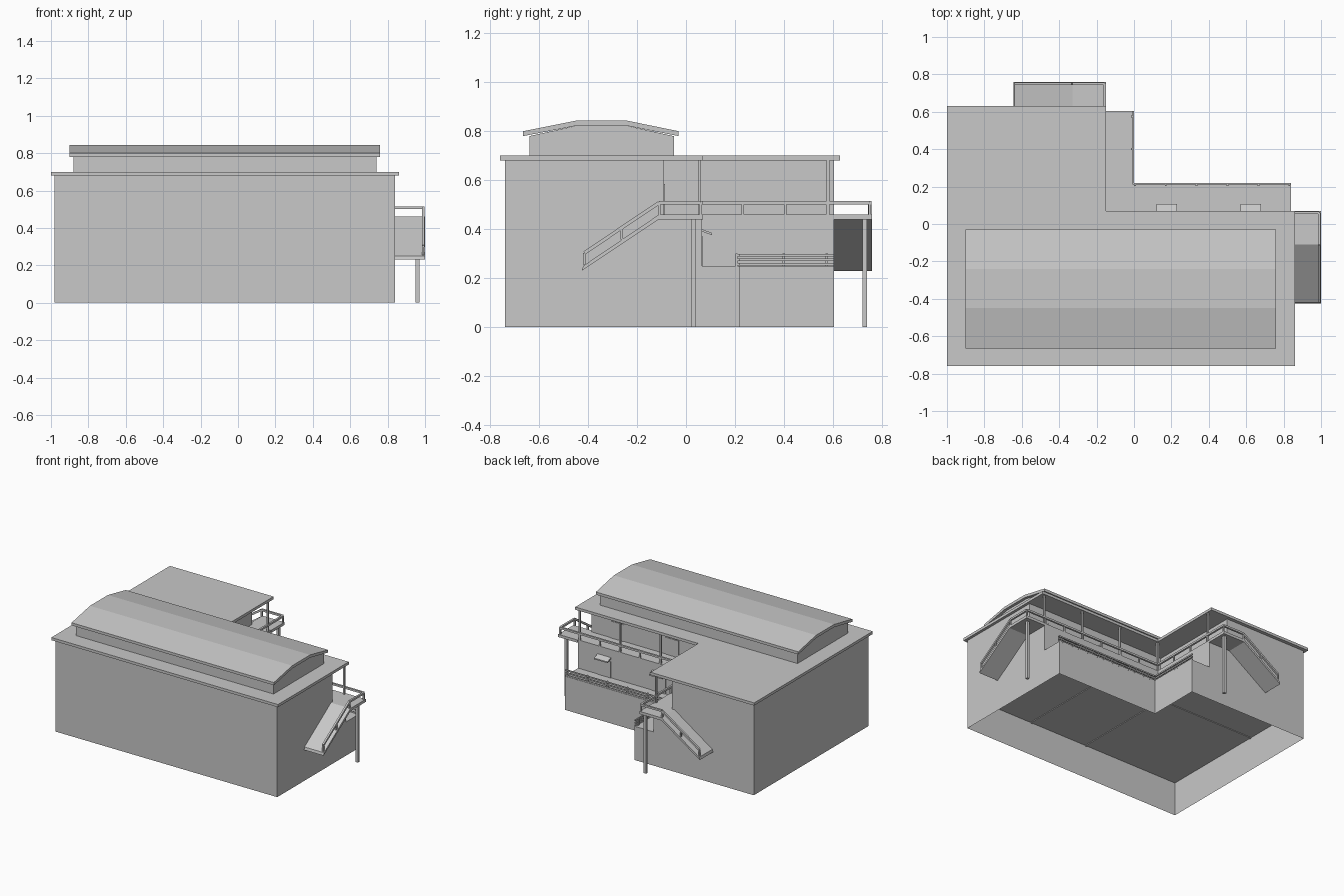
import bpy, bmesh, math
from mathutils import Vector

if "Cube" in bpy.data.objects:
    bpy.data.objects.remove(bpy.data.objects["Cube"])

grey = bpy.data.materials.new("plain_grey")
grey.diffuse_color = (0.58, 0.58, 0.58, 1)
grey.use_nodes = True
grey.node_tree.nodes["Principled BSDF"].inputs["Base Color"].default_value = grey.diffuse_color


def finish(name, bm):
    me = bpy.data.meshes.new(name)
    bm.to_mesh(me)
    bm.free()
    me.materials.append(grey)
    ob = bpy.data.objects.new(name, me)
    bpy.context.collection.objects.link(ob)
    return ob


def prism(bm, outline, depth, closed=True):
    """Extrude a 3D outline along depth; an open prism has no start cap."""
    a = [bm.verts.new(p) for p in outline]
    b = [bm.verts.new(Vector(p) + Vector(depth)) for p in outline]
    n = len(a)
    for i in range(n):
        j = (i + 1) % n
        bm.faces.new((a[i], a[j], b[j], b[i]))
    bm.faces.new(b)
    if closed:
        bm.faces.new(a[::-1])


def storey(name, outline, z0, z1, closed=False):
    bm = bmesh.new()
    prism(bm, [(x, y, z0) for x, y in outline], (0, 0, z1 - z0), closed)
    return finish(name, bm)


def add_box(bm, x0, x1, y0, y1, z0, z1):
    prism(bm, [(x0, y0, z0), (x1, y0, z0), (x1, y1, z0), (x0, y1, z0)], (0, 0, z1 - z0))


def box(name, *ext):
    bm = bmesh.new()
    add_box(bm, *ext)
    return finish(name, bm)


def add_bar(bm, p, q, w):
    """Square bar between two points."""
    p, q = Vector(p), Vector(q)
    d = (q - p).normalized()
    side = d.cross(Vector((0, 0, 1)))
    side = side.normalized() if side.length > 1e-4 else Vector((1, 0, 0))
    up = side.cross(d)
    h = w / 2
    prism(bm, [p + side * h * s + up * h * t for s, t in ((-1, -1), (1, -1), (1, 1), (-1, 1))], q - p)


def ell(x0, y0, x1, y1, x2, y2):
    """L-shaped plan: main block to (x1, y1), rear wing to (x2, y2)."""
    return [(x0, y0), (x1, y0), (x1, y1), (x2, y1), (x2, y2), (x0, y2)]


# Building: base with terrace, lower storey, set-back upper storey, flat roof
storey("terrace_base", ell(-.98, -.74, .84, .22, 0, .605), 0, .25)
storey("lower_storey", ell(-.98, -.74, .84, .065, -.155, .605), .25, .46)
storey("upper_storey", ell(-.98, -.74, .84, -.09, -.31, .605), .46, .68)
storey("flat_roof", ell(-1, -.76, .86, .07, -.15, .63), .68, .70, True)

# Wall footings seen under the open base
box("footing_right", .272, .288, -.74, .06, .245, .25)
box("footing_middle", -.208, -.192, -.74, .06, .245, .25)
box("footing_wing", -.98, -.2, .042, .058, .245, .25)

# Raised roof room with a faceted cap
bm = bmesh.new()
prism(bm, [(-.88, y, z) for y, z in ((-.64, .70), (-.05, .70), (-.05, .78), (-.24, .822),
                                     (-.45, .822), (-.64, .78))], (1.62, 0, 0))
finish("roof_room", bm)
bm = bmesh.new()
prism(bm, [(-.90, y, z) for y, z in ((-.665, .78), (-.45, .822), (-.24, .822), (-.03, .78),
                                     (-.03, .80), (-.24, .843), (-.45, .843), (-.665, .80))], (1.66, 0, 0))
finish("roof_cap", bm)

# Landings and sloping stair ramps
box("right_landing", .84, 1, -.11, .07, .44, .46)
box("rear_landing", -.33, -.15, .605, .76, .44, .46)
bm = bmesh.new()
prism(bm, [(.84, y, z) for y, z in ((-.11, .44), (-.11, .46), (-.42, .25), (-.425, .23))], (.16, 0, 0))
finish("right_ramp", bm)
bm = bmesh.new()
prism(bm, [(x, .605, z) for x, z in ((-.33, .44), (-.33, .46), (-.64, .25), (-.645, .23))], (0, .155, 0))
finish("rear_ramp", bm)
box("right_landing_post", .95, .97, .02, .04, 0, .44)
box("rear_landing_post", -.19, -.17, .72, .74, 0, .44)

# Balcony handrail following both ramps and the walkway
path = [(.99, -.415, .255), (.99, -.11, .46), (.99, .06, .46), (-.157, .06, .46),
        (-.157, .75, .46), (-.33, .75, .46), (-.635, .75, .255)]
bm = bmesh.new()
lift = Vector((0, 0, .048))
for p, q in zip(path, path[1:]):
    p, q = Vector(p), Vector(q)
    add_bar(bm, p + lift, q + lift, .014)
    n = max(1, round((q - p).length / .175))
    for i in range(n + 1):
        foot = p.lerp(q, i / n)
        add_bar(bm, foot, foot + lift, .01)
finish("balcony_railing", bm)

# Posts holding up the roof edge
bm = bmesh.new()
for x, y in ((.833, .055), (.5, .055), (.17, .055), (-.16, .055), (-.16, .58)):
    add_box(bm, x - .006, x + .006, y - .006, y + .006, .46, .68)
finish("roof_posts", bm)

# Slatted terrace fence
bm = bmesh.new()
for z in (.256, .275, .294):
    add_box(bm, -.008, .84, .211, .219, z - .005, z + .005)
    add_box(bm, -.009, -.001, .219, .605, z - .005, z + .005)
for i in range(6):
    x = .005 + i * .165
    add_box(bm, x - .005, x + .005, .203, .211, .25, .30)
for y in (.4, .575):
    add_box(bm, -.017, -.009, y - .005, y + .005, .25, .30)
finish("terrace_fence", bm)

# Doors as thin plates on both storeys
bm = bmesh.new()
for x in (.12, .57):
    add_box(bm, x, x + .11, -.09, -.086, .46, .585)
    add_box(bm, x, x + .11, .065, .069, .25, .37)
for y in (-.065, .293):
    add_box(bm, -.31, -.306, y, y + .108, .46, .585)
add_box(bm, -.155, -.151, .293, .4, .25, .37)
finish("doors", bm)

# Sloping hoods over the lower doors
bm = bmesh.new()
for x in (.12, .57):
    prism(bm, [(x, y, z) for y, z in ((.065, .39), (.107, .375), (.107, .384), (.065, .40))], (.11, 0, 0))
finish("door_hoods", bm)

# Consistent outward normals on closed parts
for ob in bpy.data.objects:
    if ob.name in ("terrace_base", "lower_storey", "upper_storey"):
        continue
    bm = bmesh.new()
    bm.from_mesh(ob.data)
    bmesh.ops.recalc_face_normals(bm, faces=bm.faces)
    bm.to_mesh(ob.data)
    bm.free()
